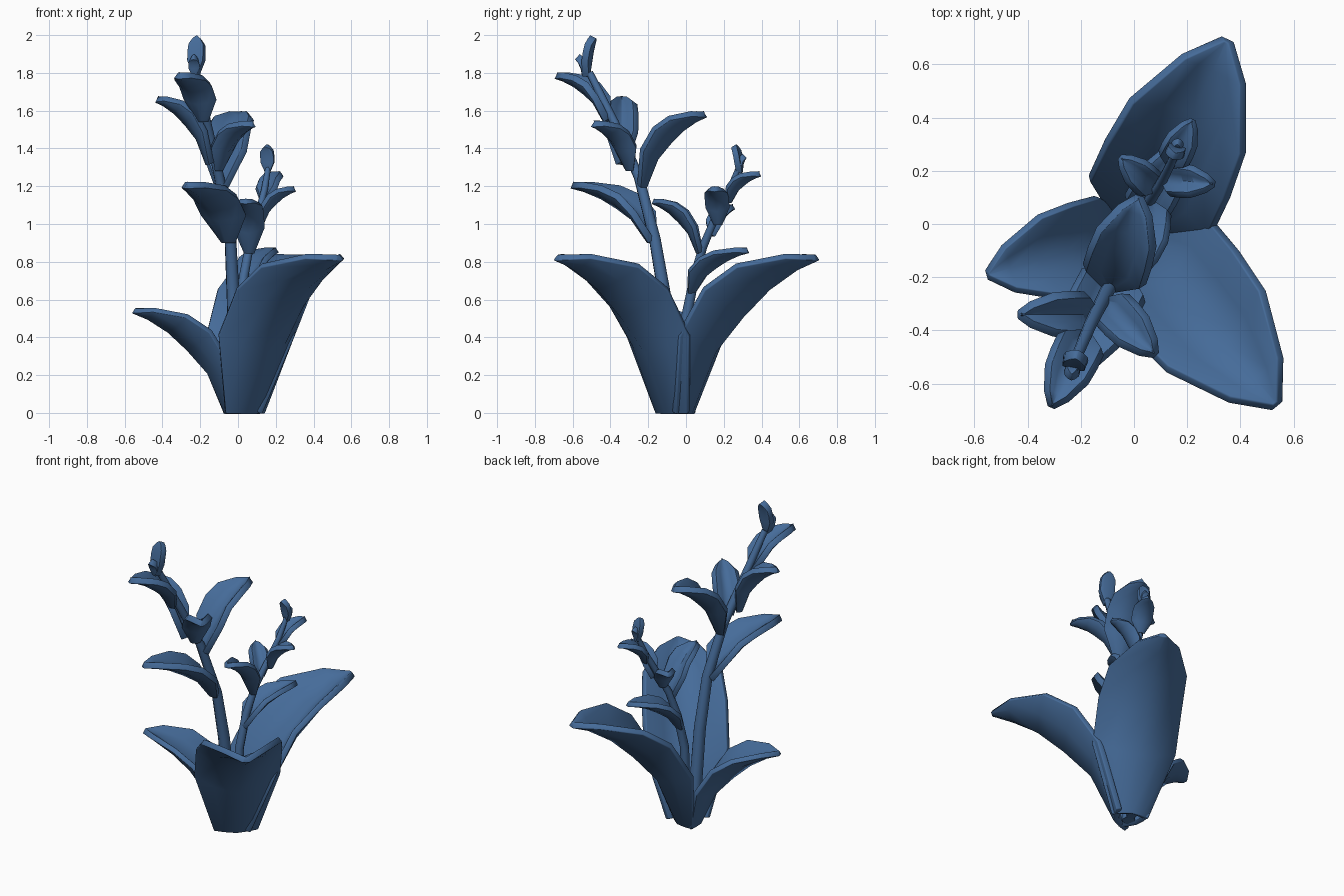
import bpy
import math
from mathutils import Vector

if "Cube" in bpy.data.objects:
    bpy.data.objects.remove(bpy.data.objects["Cube"])

blue = bpy.data.materials.new("slate blue")
blue.diffuse_color = (0.06, 0.148, 0.32, 1)
blue.use_nodes = True
blue.node_tree.nodes["Principled BSDF"].inputs["Base Color"].default_value = blue.diffuse_color

# leaf profile rows: (midrib distance, midrib height, edge distance, edge height, width)
ROWS = [(.05, 0, 0, 0, None), (.23, .40, .12, .50, 1), (.44, .63, .31, .80, 1),
        (.64, .81, .54, .95, .93), (.85, .94, .84, 1.01, .5), (1, 1, 1, 1.0, .07)]
COLS = (-1, -.55, 0, .55, 1)


def finish(ob):
    ob.data.materials.append(blue)
    bpy.ops.object.select_all(action='DESELECT')
    ob.select_set(True)
    bpy.context.view_layer.objects.active = ob


def leaf(name, base, tip, half, root=.25, thick=.038, upright=False):
    """Folded, arching blade running from base to tip."""
    b, t = Vector(base), Vector(tip)
    flat = Vector((t.x - b.x, t.y - b.y, 0))
    side = Vector((-flat.y, flat.x, 0)).normalized()
    rise = t.z - b.z
    verts = []
    for cd, cz, ed, ez, w in ROWS:
        w = root if w is None else w
        if upright:  # young tip leaves stand straight, with level rows
            ez = cz
        for u in COLS:
            k = abs(u) ** 1.5
            d, z = cd + (ed - cd) * k, cz + (ez - cz) * k
            verts.append(b + flat * d + side * (u * w * half) + Vector((0, 0, z * rise)))
    n = len(COLS)
    faces = [(r * n + c, r * n + c + 1, (r + 1) * n + c + 1, (r + 1) * n + c)
             for r in range(len(ROWS) - 1) for c in range(n - 1)]
    me = bpy.data.meshes.new(name)
    me.from_pydata(verts, [], faces)
    ob = bpy.data.objects.new(name, me)
    bpy.context.collection.objects.link(ob)
    s = ob.modifiers.new("thickness", 'SOLIDIFY')
    s.thickness, s.offset = thick, 0
    v = ob.modifiers.new("soft rim", 'BEVEL')
    v.width, v.segments, v.limit_method, v.angle_limit = thick * .3, 2, 'ANGLE', math.radians(60)
    finish(ob)
    bpy.ops.object.shade_smooth()


def stem(name, points, r0, r1):
    """Tapering tube through the points."""
    cu = bpy.data.curves.new(name, 'CURVE')
    cu.dimensions, cu.bevel_depth, cu.bevel_resolution = '3D', 1, 2
    cu.use_fill_caps = True
    sp = cu.splines.new('POLY')
    sp.points.add(len(points) - 1)
    for i, p in enumerate(points):
        sp.points[i].co = (*p, 1)
        sp.points[i].radius = r0 + (r1 - r0) * i / (len(points) - 1)
    ob = bpy.data.objects.new(name, cu)
    bpy.context.collection.objects.link(ob)
    finish(ob)
    bpy.ops.object.convert(target='MESH')
    bpy.ops.object.shade_smooth_by_angle(angle=math.radians(50))


# three broad base leaves
leaf("base_leaf_front", (.03, -.065, .0), (.535, -.68, .822), .25, .5, .037)
leaf("base_leaf_back", (.02, -.02, .0), (.35, .69, .822), .25, .42, .037)
leaf("base_leaf_left", (-.03, -.045, .0), (-.55, -.19, .54), .17, .55, .032)

# tall stem and its leaves
stem("tall_stem", [(-.01, -.06, .005), (-.025, -.11, .6), (-.04, -.165, .92), (-.1, -.25, 1.25),
                   (-.165, -.38, 1.54), (-.22, -.51, 1.8)], .04, .02)
TALL = [((-.045, -.17, .91), (-.27, -.6, 1.205), .125),
        ((-.09, -.24, 1.2), (.02, .1, 1.58), .115),
        ((-.14, -.34, 1.32), (-.43, -.34, 1.66), .075),
        ((-.11, -.29, 1.29), (.08, -.49, 1.53), .075),
        ((-.18, -.41, 1.55), (-.31, -.685, 1.785), .085),
        ((-.225, -.53, 1.78), (-.215, -.49, 1.99), .045),
        ((-.23, -.53, 1.79), (-.235, -.575, 1.885), .025)]
for i, (b, t, h) in enumerate(TALL):
    leaf(f"tall_stem_leaf_{i + 1}", b, t, h, upright=i > 4)

# short stem and its leaves
stem("short_stem", [(.01, -.01, .005), (.01, .0, .5), (.03, .045, .72), (.06, .09, .88),
                    (.1, .15, 1.02), (.14, .23, 1.18), (.16, .28, 1.3)], .03, .015)
SHORT = [((.02, .02, .64), (.2, .325, .86), .085),
         ((.06, .08, .85), (.04, -.175, 1.12), .075),
         ((.11, .17, 1.0), (.3, .15, 1.185), .055),
         ((.08, .13, .94), (-.05, .25, 1.09), .053),
         ((.135, .22, 1.12), (.22, .39, 1.265), .056),
         ((.16, .285, 1.27), (.15, .255, 1.415), .035),
         ((.16, .28, 1.28), (.165, .31, 1.36), .02)]
for i, (b, t, h) in enumerate(SHORT):
    leaf(f"short_stem_leaf_{i + 1}", b, t, h, thick=.031, upright=i > 4)
